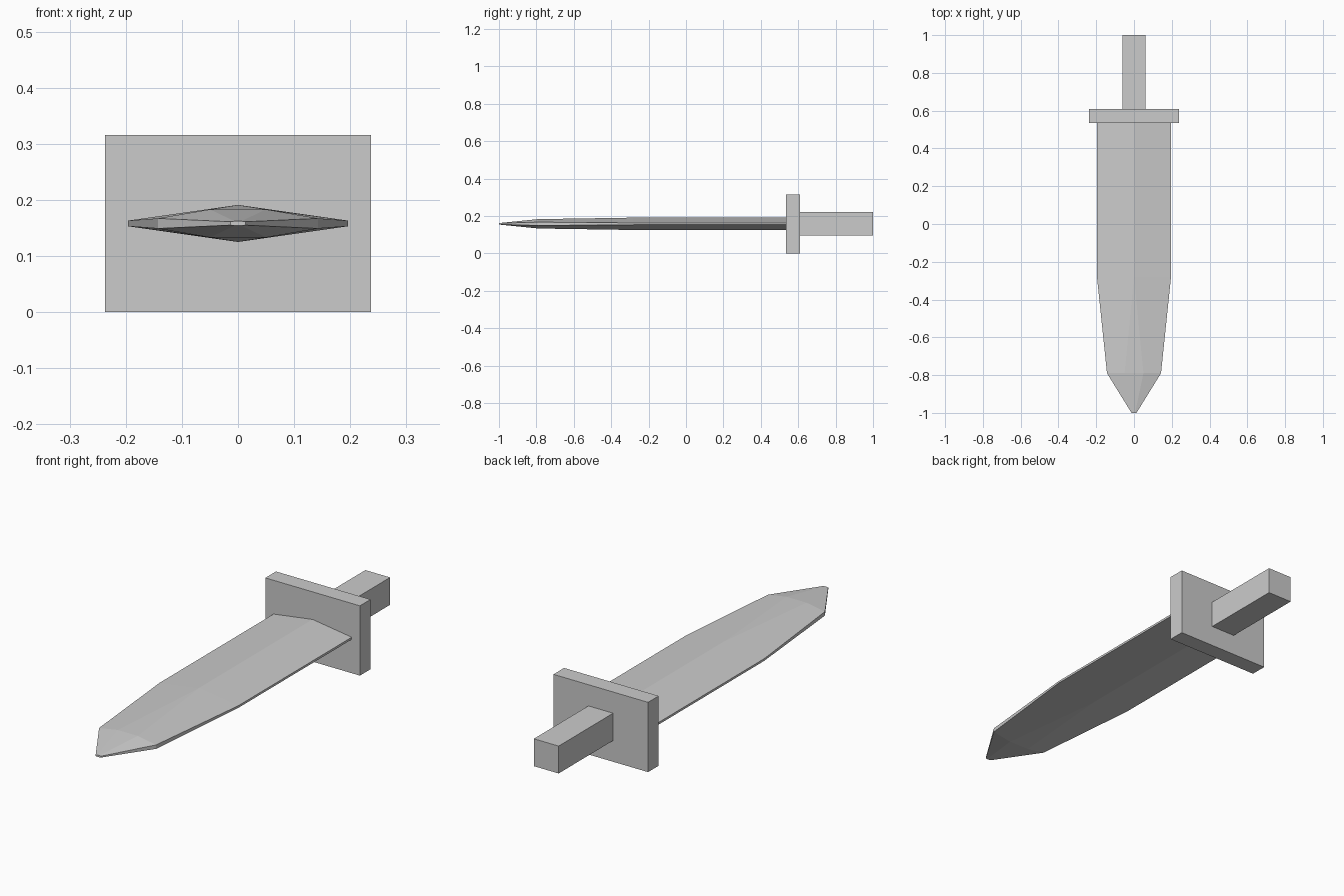
import bpy, bmesh

if "Cube" in bpy.data.objects:
    bpy.data.objects.remove(bpy.data.objects["Cube"])

MID = 0.158  # height of the sword's centre line


def box(name, size, centre):
    bm = bmesh.new()
    bmesh.ops.create_cube(bm, size=1)
    bmesh.ops.scale(bm, vec=size, verts=bm.verts)
    bmesh.ops.translate(bm, vec=centre, verts=bm.verts)
    return finish(name, bm)


def finish(name, bm):
    bmesh.ops.recalc_face_normals(bm, faces=bm.faces)
    mesh = bpy.data.meshes.new(name)
    bm.to_mesh(mesh)
    bm.free()
    obj = bpy.data.objects.new(name, mesh)
    bpy.context.collection.objects.link(obj)
    return obj


# Hilt
box("guard", (0.474, 0.076, 0.316), (0, 0.572, MID))
box("grip", (0.124, 0.39, 0.124), (0, 0.805, MID))

# Blade: y, half width, half edge thickness, half ridge width, half thickness
stations = [
    (0.535, 0.196, 0.005, 0.0, 0.033),
    (-0.28, 0.196, 0.005, 0.0, 0.033),
    (-0.79, 0.143, 0.009, 0.05, 0.025),
    (-1.0, 0.013, 0.003, 0.006, 0.004),
]
bm = bmesh.new()
rings = []
for y, w, e, r, t in stations:
    outline = [(w, -e), (w, e), (r, t), (-r, t),
               (-w, e), (-w, -e), (-r, -t), (r, -t)]
    rings.append([bm.verts.new((x, y, MID + z)) for x, z in outline])
for a, b in zip(rings, rings[1:]):
    for i in range(8):
        j = (i + 1) % 8
        bm.faces.new((a[i], a[j], b[j], b[i]))
bm.faces.new(rings[0])
bm.faces.new(rings[-1])
bmesh.ops.remove_doubles(bm, verts=bm.verts, dist=0.0005)
finish("blade", bm)
